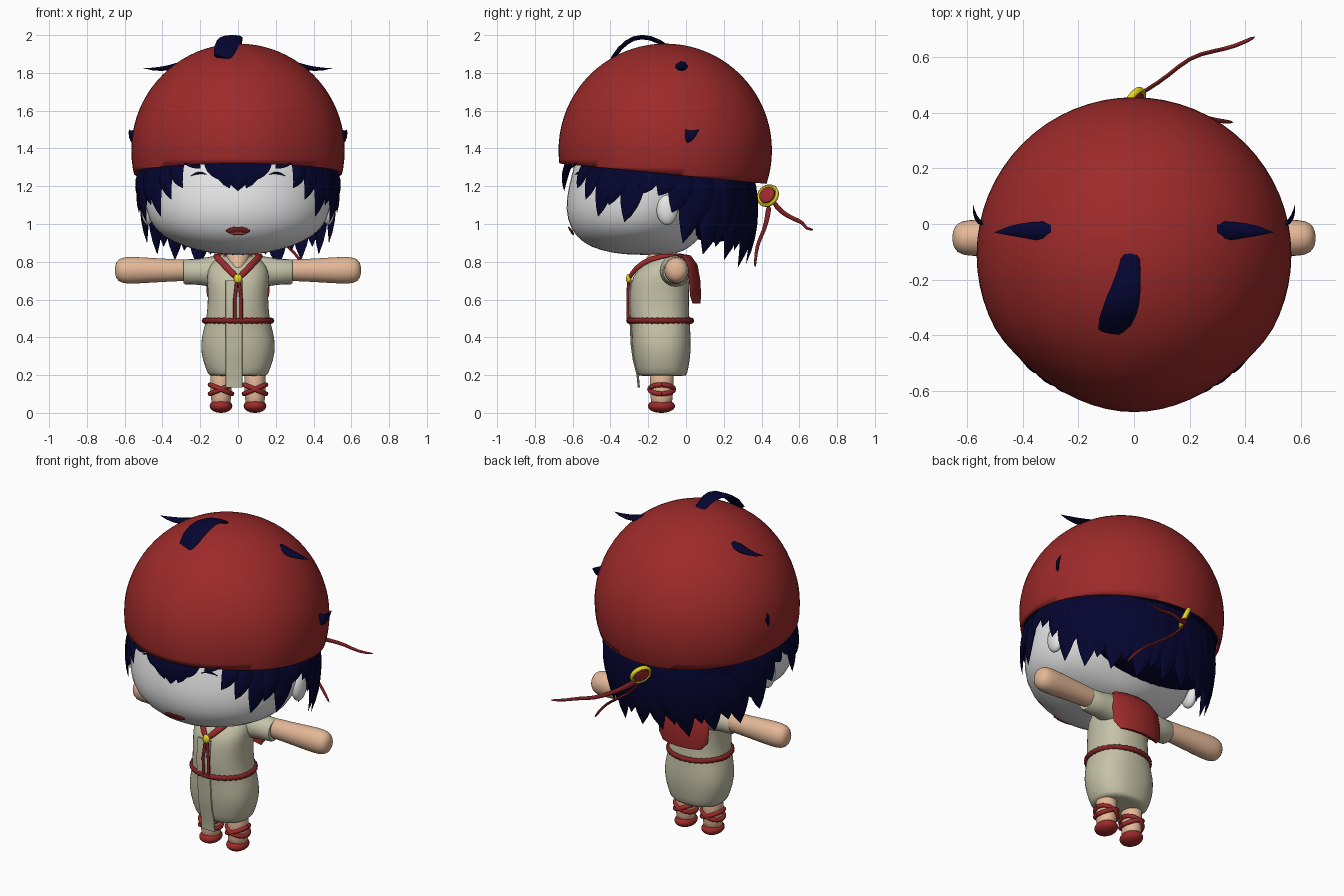
import bpy, bmesh
from math import sin, cos, pi, radians, sqrt
from mathutils import Vector as V

if "Cube" in bpy.data.objects:
    bpy.data.objects.remove(bpy.data.objects["Cube"])


def material(name, *rgb):
    m = bpy.data.materials.new(name)
    m.use_nodes = True
    m.diffuse_color = (*rgb, 1)
    m.node_tree.nodes["Principled BSDF"].inputs["Base Color"].default_value = (*rgb, 1)
    return m


RED = material("cap red", 0.34, 0.023, 0.023)
CORD = material("cord dark red", 0.22, 0.016, 0.016)
NAVY = material("hair navy", 0.0015, 0.0015, 0.03)
WHITE = material("face white", 0.8, 0.8, 0.8)
SKIN = material("skin", 0.78, 0.48, 0.31)
BEIGE = material("tunic beige", 0.56, 0.54, 0.39)
GOLD = material("yellow", 0.8, 0.68, 0.01)
PINK = material("mouth pink", 0.5, 0.12, 0.1)
X, Y, Z = V((1, 0, 0)), V((0, 1, 0)), V((0, 0, 1))


def finish(bm, name, mat, levels=0):
    bmesh.ops.recalc_face_normals(bm, faces=bm.faces)
    me = bpy.data.meshes.new(name)
    bm.to_mesh(me)
    bm.free()
    ob = bpy.data.objects.new(name, me)
    bpy.context.collection.objects.link(ob)
    me.materials.append(mat)
    if levels:
        mod = ob.modifiers.new("smooth", "SUBSURF")
        mod.levels = mod.render_levels = levels
    bpy.ops.object.select_all(action="DESELECT")
    ob.select_set(True)
    bpy.context.view_layer.objects.active = ob
    bpy.ops.object.shade_smooth_by_angle(angle=radians(50))
    return ob


def strand(bm, pts, w, d, side, n=12, power=1.0, axis=None):
    """Sweep an oval of half sizes w, d along the points."""
    pts = [V(p) for p in pts]
    k = len(pts)
    w = w if isinstance(w, list) else [w] * k
    d = d if isinstance(d, list) else [d] * k
    rings = []
    for i, p in enumerate(pts):
        t = axis or (pts[min(i + 1, k - 1)] - pts[max(i - 1, 0)]).normalized()
        a = (side - t * side.dot(t)).normalized()
        b = t.cross(a)
        ring = []
        for j in range(n):
            c, s = cos(2 * pi * j / n), sin(2 * pi * j / n)
            c = abs(c) ** power * (1 if c > 0 else -1)
            s = abs(s) ** power * (1 if s > 0 else -1)
            ring.append(bm.verts.new(p + a * c * w[i] + b * s * d[i]))
        rings.append(ring)
    for r, q in zip(rings, rings[1:]):
        for j in range(n):
            bm.faces.new((r[j], r[(j + 1) % n], q[(j + 1) % n], q[j]))
    bm.faces.new(rings[0][::-1])
    bm.faces.new(rings[-1])


def sweep(name, mat, pts, w, d, side=X, levels=0, **kw):
    bm = bmesh.new()
    strand(bm, pts, w, d, side, **kw)
    return finish(bm, name, mat, levels)


def stack(name, mat, rows, x=0, power=1.0):
    """Upright form from rows of height, half width, front y, back y."""
    pts = [(x, (f + b) / 2, z) for z, _, f, b in rows]
    return sweep(name, mat, pts, [r[1] for r in rows], [(r[3] - r[2]) / 2 for r in rows],
                 levels=1, n=24, power=power, axis=Z)


def bez(a, b, c, n=7):
    a, b, c = V(a), V(b), V(c)
    return [a * (1 - t) ** 2 + b * 2 * t * (1 - t) + c * t * t for t in (i / n for i in range(n + 1))]


def ball(name, mat, loc, size):
    bm = bmesh.new()
    bmesh.ops.create_uvsphere(bm, u_segments=24, v_segments=14, radius=1)
    for v in bm.verts:
        v.co = V(loc) + V(a * b for a, b in zip(v.co, size))
    return finish(bm, name, mat)


def cord_loop(name, mat, c, rx, ry, r, tilt=0, n=48, bump=0.0):
    pts = [(c[0] + rx * cos(2 * pi * i / n), c[1] + ry * sin(2 * pi * i / n),
            c[2] + tilt * cos(2 * pi * i / n)) for i in range(n + 1)]
    radii = [r + bump * (i % 2) for i in range(n + 1)]
    return sweep(name, mat, pts, radii, radii, side=Z, n=8)


# Cap and the hair filling it
CENTRE = V((0, -0.11, 1.39))


def rim(y):
    return 1.32 - 0.098 * (y + 0.67)


def dome(name, mat, radius, lift, closed):
    bm = bmesh.new()
    bmesh.ops.create_uvsphere(bm, u_segments=64, v_segments=40, radius=radius)
    bmesh.ops.translate(bm, verts=bm.verts, vec=CENTRE)
    cut = bmesh.ops.bisect_plane(bm, geom=bm.verts[:] + bm.edges[:] + bm.faces[:],
                                 plane_co=(0, -0.67, 1.32 + lift), plane_no=(0, 0.098, 1), clear_inner=True)
    if closed:
        bmesh.ops.contextual_create(bm, geom=[e for e in cut["geom_cut"] if isinstance(e, bmesh.types.BMEdge)])
    for v in bm.verts:
        v.co.x *= 1 - 0.4 * max(0, -0.4 - v.co.y)
    return finish(bm, name, mat)


cap = dome("cap", RED, 0.565, 0, False)
shell = cap.modifiers.new("thickness", "SOLIDIFY")
shell.thickness = 0.012
dome("hair_under_cap", NAVY, 0.545, 0.02, True)

# Head, ears, mouth, eye lines
head = [(0.835, 0.08, -0.32, -0.08), (0.86, 0.22, -0.46, 0), (0.9, 0.34, -0.55, 0.05), (0.97, 0.455, -0.615, 0.12),
        (1.08, 0.497, -0.645, 0.2), (1.2, 0.505, -0.625, 0.25), (1.3, 0.5, -0.6, 0.3), (1.4, 0.48, -0.57, 0.3)]
stack("head", WHITE, head)


def face_y(x, z):
    for a, b in zip(head, head[1:]):
        if a[0] <= z <= b[0]:
            w, f, k = [p + (q - p) * (z - a[0]) / (b[0] - a[0]) for p, q in zip(a[1:], b[1:])]
            return (f + k) / 2 - (k - f) / 2 * sqrt(1 - (x / w) ** 2)


def lip(name, mat, half, z, heights, lift):
    pts = [(half * i / 3, face_y(half * i / 3, z) - lift, z) for i in range(-3, 4)]
    sweep(name, mat, pts, heights + heights[-2::-1], 0.006, side=V((0, -0.7, 1)), n=10)


lip("lips", CORD, 0.064, 0.963, [0.003, 0.019, 0.028, 0.026], 0)
lip("lower_lip", PINK, 0.045, 0.953, [0.002, 0.008, 0.011, 0.012], 0.003)
for s, tag in ((1, "left"), (-1, "right")):
    ball(tag + "_ear", WHITE, (s * 0.478, -0.1, 1.075), (0.034, 0.056, 0.08))
    eye = [(s * x, face_y(x, z) - 0.002, z) for x, z in ((0.165, 1.262), (0.19, 1.27), (0.22, 1.268), (0.25, 1.255))]
    sweep(tag + "_eye_line", NAVY, eye, [0.001, 0.005, 0.006, 0.001], 0.004, side=Z, n=6)

# Hair locks hanging from the rim: angle from the front, tip height, half width
TAPER = (0.8, 0.95, 1, 0.98, 0.88, 0.7, 0.42, 0.02)


def lock(bm, a, b, c, width, side, thick=0.25):
    w = [width * t for t in TAPER]
    strand(bm, bez(a, b, c), w, [q * thick for q in w], side, n=8)


def around(deg, r, z):
    t = radians(deg)
    return V((r * sin(t), -0.11 - r * cos(t), z))


locks = [(38, 1.19, 0.045), (46, 1.13, 0.05), (55, 1.04, 0.06), (63, 1.1, 0.06), (72, 1.01, 0.068),
         (82, 1.16, 0.06), (92, 1.15, 0.06), (100, 1.06, 0.07), (107, 0.9, 0.075), (113, 0.98, 0.08),
         (121, 0.84, 0.085), (130, 0.88, 0.09), (139, 0.81, 0.085), (148, 0.86, 0.09), (157, 0.77, 0.09),
         (167, 0.84, 0.09), (177, 0.79, 0.09)]
bm = bmesh.new()
for s in (1, -1):
    for deg, tip, width in locks:
        radius = 0.55 - 0.0005 * max(0, deg - 60)
        root = around(s * deg, radius - 0.045, 0)
        root.z = rim(root.y) + 0.04
        mid = around(s * deg, radius + 0.01, root.z * 0.5 + tip * 0.5)
        end = around(s * (deg - 6), radius - 0.2 * max(0, 1.08 - tip), tip)
        lock(bm, root, mid, end, width, around(deg * s + 90, 1, 0) - around(deg * s - 90, 1, 0))
    # Side bangs
    lock(bm, (s * 0.08, -0.6, 1.36), (s * 0.08, -0.645, 1.28), (s * 0.045, -0.64, 1.19), 0.055, X)
    lock(bm, (s * 0.12, -0.59, 1.36), (s * 0.15, -0.635, 1.31), (s * 0.08, -0.635, 1.23), 0.05, X)
    lock(bm, (s * 0.27, -0.54, 1.35), (s * 0.24, -0.585, 1.32), (s * 0.2, -0.61, 1.295), 0.04, X, 0.2)
lock(bm, (0, -0.6, 1.36), (0, -0.65, 1.28), (0, -0.645, 1.175), 0.08, X)
finish(bm, "hair_locks", NAVY)
stack("back_hair", NAVY, [(0.9, 0.26, 0.06, 0.25), (0.98, 0.37, 0, 0.3), (1.1, 0.43, -0.08, 0.34),
                          (1.2, 0.45, -0.1, 0.355), (1.3, 0.45, -0.1, 0.36)])

# Tufts that stick out of the cap
bm = bmesh.new()
for s in (1, -1):
    lock(bm, (s * 0.17, -0.05, 1.908), (s * 0.34, -0.01, 1.8), (s * 0.5, -0.03, 1.825), 0.036, Y, 0.45)
    lock(bm, (s * 0.52, 0, 1.48), (s * 0.57, -0.01, 1.44), (s * 0.578, 0.07, 1.5), 0.035, Z)
arch = bez((-0.01, -0.09, 1.93), (-0.02, -0.27, 2.07), (-0.085, -0.385, 1.88))
strand(bm, arch, [0.03, 0.036, 0.045, 0.053, 0.06, 0.062, 0.06, 0.045], 0.012, X, n=8)
finish(bm, "cap_tufts", NAVY)

# Tilted ornament at the back with two trailing strings
NORMAL = V((0.8, -0.45, 0.4)).normalized()
ACROSS = NORMAL.cross(Z).normalized()
HUB = V((0, 0.433, 1.15))
sweep("ornament_bead", RED, [HUB + NORMAL * t for t in (-0.018, -0.012, 0.012, 0.018)],
      [0.03, 0.044, 0.044, 0.03], [0.03, 0.044, 0.044, 0.03], side=ACROSS, n=20)
ring = [HUB + (ACROSS * cos(i * pi / 16) + NORMAL.cross(ACROSS) * sin(i * pi / 16)) * 0.054 for i in range(33)]
sweep("ornament_ring", GOLD, ring, 0.013, 0.01, side=NORMAL, n=8)
sweep("long_string", CORD, [(0.01, 0.46, 1.12), (0.06, 0.49, 1.08), (0.12, 0.53, 1.045), (0.2, 0.6, 1.015),
                            (0.28, 0.62, 1.005), (0.36, 0.635, 0.975), (0.44, 0.675, 0.97)],
      [0.02, 0.017, 0.014, 0.013, 0.011, 0.009, 0.006], 0.008, side=Z, levels=1, n=8)
sweep("short_string", CORD, [(0.01, 0.44, 1.1), (0.06, 0.43, 1.03), (0.14, 0.415, 0.97), (0.23, 0.385, 0.91),
                             (0.3, 0.37, 0.85), (0.36, 0.365, 0.765)],
      [0.018, 0.014, 0.012, 0.011, 0.01, 0.006], 0.008, side=Y, levels=1, n=8)

# Tunic with overlapping front panel, neck
stack("tunic", BEIGE, [(0.195, 0.15, -0.25, 0), (0.2, 0.158, -0.258, 0.006), (0.28, 0.19, -0.277, 0.022),
                       (0.36, 0.2, -0.288, 0.028), (0.43, 0.187, -0.288, 0.024), (0.49, 0.17, -0.294, 0.02),
                       (0.56, 0.162, -0.302, 0.016), (0.65, 0.16, -0.298, 0.016), (0.72, 0.168, -0.288, 0.02),
                       (0.78, 0.155, -0.235, 0.02), (0.82, 0.115, -0.175, 0.005), (0.835, 0.07, -0.15, -0.02)],
      power=0.85)
sweep("front_panel", BEIGE, [(-0.022, y, z) for z, y in ((0.135, -0.25), (0.2, -0.256), (0.28, -0.276), (0.36, -0.287),
                             (0.49, -0.293), (0.56, -0.3), (0.65, -0.296), (0.7, -0.288))],
      0.045, 0.006, n=12, power=0.4)
stack("neck", SKIN, [(0.745, 0.025, -0.27, -0.06), (0.8, 0.07, -0.222, -0.04), (0.87, 0.06, -0.18, -0.05)])

# Belt, neck cord, hanging ends, back scarf
cord_loop("belt", CORD, (0, -0.137, 0.488), 0.176, 0.164, 0.013, n=72, bump=0.004)
for s, tag in ((1, "left"), (-1, "right")):
    sweep(tag + "_collar", RED, [(0, -0.3, 0.71), (s * 0.055, -0.272, 0.765), (s * 0.105, -0.19, 0.82),
                                 (s * 0.125, -0.08, 0.838), (s * 0.11, 0, 0.83)], 0.012, 0.018, side=Y, levels=1)
    sweep(tag + "_hanging_cord", CORD, [(s * 0.005, -0.304, 0.71), (s * 0.017, -0.308, 0.6), (s * 0.016, -0.307, 0.48)],
          0.009, 0.008, n=8)
ball("collar_knot", GOLD, (0, -0.303, 0.71), (0.022, 0.015, 0.026))
scarf = sweep("back_scarf", RED, [(0, -0.04, 0.835), (0, 0.02, 0.825), (0, 0.052, 0.78), (0, 0.066, 0.7),
                                  (0, 0.07, 0.62), (0, 0.066, 0.58)],
              [0.11, 0.14, 0.16, 0.168, 0.165, 0.13], 0.01, n=20, power=0.6)
for v in scarf.data.vertices:
    v.co.y -= 1.7 * v.co.x ** 2

# Arms, sleeves, legs and sandals
for s, tag in ((1, "left"), (-1, "right")):
    arm = [(s * x, -0.05, 0.755) for x in (0.2, 0.3, 0.45, 0.56, 0.62, 0.645, 0.652)]
    sweep(tag + "_arm", SKIN, arm, [0.05, 0.055, 0.062, 0.068, 0.064, 0.042, 0.012],
          [0.055, 0.058, 0.066, 0.074, 0.07, 0.046, 0.014], side=Y, levels=1, n=16)
    sleeve = [(s * x, -0.06, z) for x, z in ((0.07, 0.75), (0.14, 0.748), (0.21, 0.747), (0.28, 0.747), (0.289, 0.747))]
    sweep(tag + "_sleeve", BEIGE, sleeve, [0.082, 0.08, 0.07, 0.066, 0.06], [0.09, 0.08, 0.069, 0.066, 0.06],
          side=Y, n=20)
    x = s * 0.09
    stack(tag + "_leg", SKIN, [(0.03, 0.05, -0.185, -0.075), (0.08, 0.054, -0.188, -0.07), (0.15, 0.056, -0.192, -0.066),
                               (0.25, 0.06, -0.195, -0.06)], x=x)
    ball(tag + "_sandal", RED, (x, -0.13, 0.036), (0.06, 0.072, 0.036))
    for k, tilt in enumerate((0.024, -0.024)):
        cord_loop(f"{tag}_ankle_strap_{k + 1}", RED, (x, -0.129, 0.125), 0.058, 0.064, 0.013, tilt, n=24)
